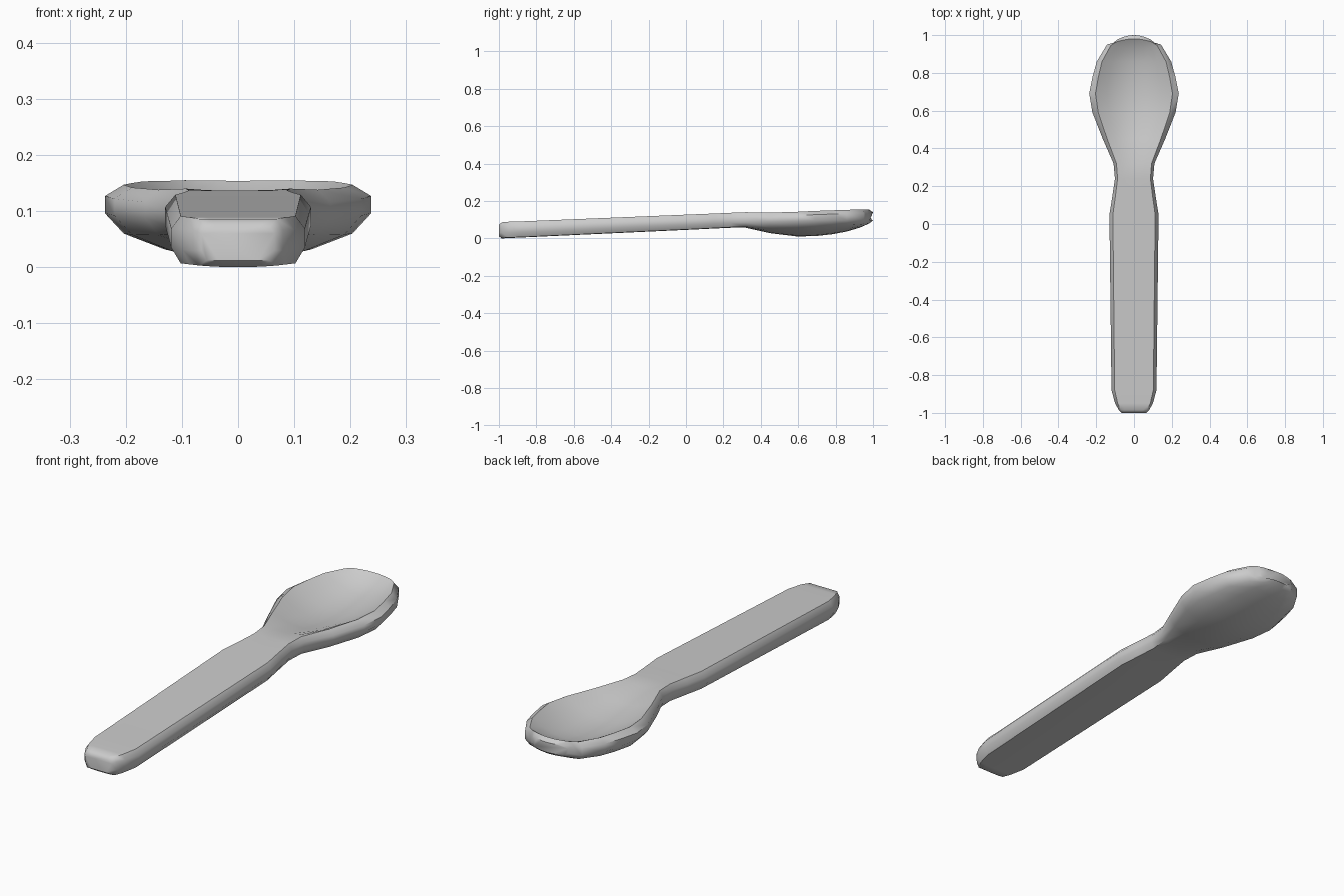
import bpy, bmesh, math

# Stations along the spoon:
# y, half width, rim z, bowl floor z, side low z, underside edge z, underside centre z, side inset, tip curve
stations = [
    (-1.00, 0.065, 0.072, 0.072, 0.030, 0.012, 0.012, 0.012, 0.0),
    (-0.985, 0.080, 0.086, 0.086, 0.030, 0.003, 0.000, 0.020, 0.0),
    (-0.95, 0.100, 0.089, 0.089, 0.032, 0.005, 0.002, 0.022, 0.0),
    (-0.88, 0.119, 0.091, 0.091, 0.035, 0.007, 0.005, 0.022, 0.0),
    (0.05, 0.130, 0.129, 0.129, 0.075, 0.050, 0.048, 0.022, 0.0),
    (0.15, 0.114, 0.133, 0.133, 0.079, 0.055, 0.053, 0.022, 0.0),
    (0.24, 0.101, 0.137, 0.137, 0.084, 0.060, 0.057, 0.022, 0.0),
    (0.32, 0.108, 0.140, 0.136, 0.086, 0.062, 0.057, 0.022, 0.0),
    (0.45, 0.165, 0.138, 0.105, 0.088, 0.057, 0.028, 0.022, 0.0),
    (0.59, 0.220, 0.142, 0.083, 0.092, 0.058, 0.011, 0.020, 0.0),
    (0.69, 0.237, 0.147, 0.081, 0.096, 0.060, 0.012, 0.020, 0.0),
    (0.78, 0.219, 0.150, 0.087, 0.096, 0.064, 0.022, 0.020, 0.0),
    (0.86, 0.197, 0.153, 0.101, 0.097, 0.070, 0.037, 0.020, 0.0),
    (0.93, 0.143, 0.154, 0.122, 0.098, 0.076, 0.058, 0.020, -0.02),
    (0.98, 0.110, 0.155, 0.154, 0.099, 0.083, 0.080, 0.020, 0.022),
    (1.00, 0.090, 0.140, 0.140, 0.104, 0.096, 0.095, 0.014, 0.025),
]
EDGE = 0.86


def half_section(w, rim, floor, low, edge, base, inset):
    """Points (fraction of width, z) from top centre round to bottom centre."""
    pts = [(f, floor + (rim - floor) * (f / EDGE) ** 2) for f in (0, 0.3, 0.6, EDGE)]
    pts += [(1.0, rim - inset), (1.0, low)]
    pts += [(f, base + (edge - base) * (f / EDGE) ** 2) for f in (EDGE, 0.55, 0.28, 0)]
    return pts


# Loft the whole spoon as one closed body
bm = bmesh.new()
rings = []
for y, w, rim, floor, low, edge, base, inset, curve in stations:
    right = half_section(w, rim, floor, low, edge, base, inset)
    full = right + [(-f, z) for f, z in reversed(right[1:-1])]
    rings.append([bm.verts.new((f * w, y - curve * f * f, z)) for f, z in full])
for a, b in zip(rings, rings[1:]):
    n = len(a)
    for i in range(n):
        j = (i + 1) % n
        bm.faces.new((a[i], a[j], b[j], b[i]))
bm.faces.new(rings[0])
bm.faces.new(rings[-1])
bmesh.ops.recalc_face_normals(bm, faces=bm.faces)

mesh = bpy.data.meshes.new("spoon")
bm.to_mesh(mesh)
bm.free()
spoon = bpy.data.objects.new("spoon", mesh)
bpy.context.collection.objects.link(spoon)
bpy.context.view_layer.objects.active = spoon
spoon.select_set(True)
bpy.ops.object.shade_smooth_by_angle(angle=math.radians(50))
